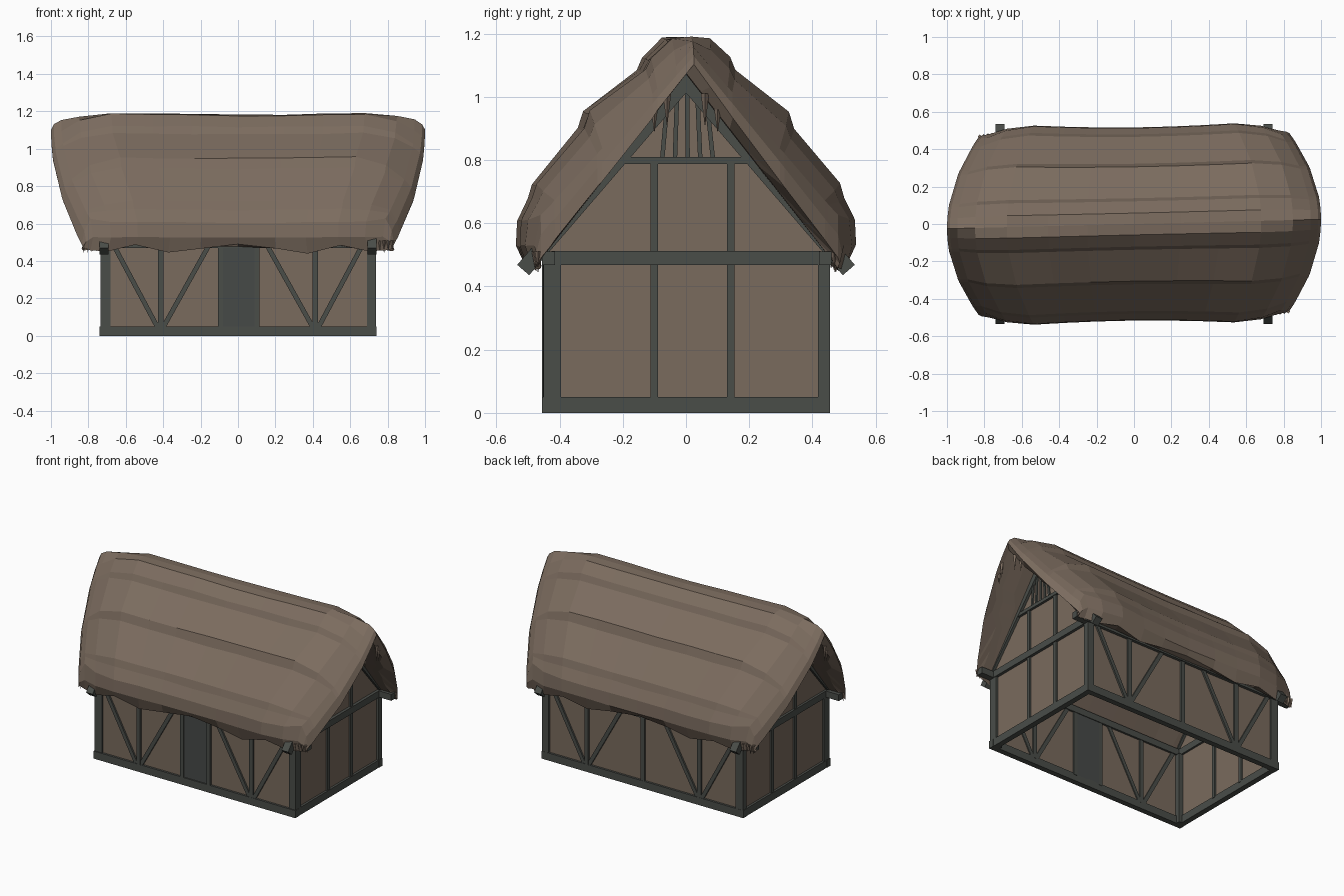
import bpy, bmesh, math, random
from mathutils import Vector, Matrix

if "Cube" in bpy.data.objects:
    bpy.data.objects.remove(bpy.data.objects["Cube"])

random.seed(4)

def material(name, rgb):
    m = bpy.data.materials.new(name)
    m.diffuse_color = (*rgb, 1)
    m.use_nodes = True
    m.node_tree.nodes["Principled BSDF"].inputs["Base Color"].default_value = m.diffuse_color
    return m

THATCH = material("thatch brown", (0.200, 0.150, 0.114))
PLASTER = material("plaster brown", (0.192, 0.145, 0.110))
TIMBER = material("dark timber", (0.068, 0.074, 0.066))
DOOR = material("door grey", (0.062, 0.067, 0.064))

def finish(name, bm, mat):
    bmesh.ops.recalc_face_normals(bm, faces=bm.faces)
    me = bpy.data.meshes.new(name)
    bm.to_mesh(me)
    bm.free()
    me.materials.append(mat)
    ob = bpy.data.objects.new(name, me)
    bpy.context.collection.objects.link(ob)
    return ob

def box(name, x0, x1, y0, y1, z0, z1, mat=TIMBER):
    bm = bmesh.new()
    bmesh.ops.create_cube(bm, size=1)
    for v in bm.verts:
        v.co = ((x0 + x1) / 2 + v.co.x * (x1 - x0),
                (y0 + y1) / 2 + v.co.y * (y1 - y0),
                (z0 + z1) / 2 + v.co.z * (z1 - z0))
    return finish(name, bm, mat)

def beam(name, a, b, width, depth, normal, mat=TIMBER):
    """Square beam from a to b; depth runs along the wall normal."""
    a, b, n = Vector(a), Vector(b), Vector(normal)
    axis = (b - a).normalized()
    side = n.cross(axis)
    rot = Matrix((side, n, axis)).transposed().to_4x4()
    bm = bmesh.new()
    bmesh.ops.create_cube(bm, size=1)
    bm.transform(Matrix.Translation((a + b) / 2) @ rot
                 @ Matrix.Diagonal((width, depth, (b - a).length, 1)))
    return finish(name, bm, mat)

def plate(name, outline, x0, x1, mat):
    """Panel with a (y, z) outline between two x positions."""
    bm = bmesh.new()
    f = bm.faces.new([bm.verts.new((x0, y, z)) for y, z in outline])
    r = bmesh.ops.extrude_face_region(bm, geom=[f])
    for v in r["geom"]:
        if isinstance(v, bmesh.types.BMVert):
            v.co.x = x1
    return finish(name, bm, mat)

# Sills, wall plates and long walls
for s, side in ((-1, "front"), (1, "back")):
    lo, hi = sorted((s * 0.42, s * 0.456))
    box(side + "_sill", -0.74, 0.74, lo, hi, 0, 0.05)
    box(side + "_wall_plate", -0.83, 0.83, lo, hi + 0.005, 0.468, 0.51)
    box(side + "_wall", -0.71, 0.71, s * 0.435 - 0.007, s * 0.435 + 0.007, 0.03, 0.49, PLASTER)
    n = (0, 1, 0)
    y = s * 0.437
    for m in (-1, 1):
        x0, x1 = (-0.736, -0.682) if m < 0 else (0.69, 0.738)
        y0, y1 = (-0.45, -0.395) if s < 0 else (0.418, 0.455)
        box(side + "_corner_post", x0, x1, y0, y1, 0.0, 0.47)
        box(side + "_post", m * 0.413 - 0.014, m * 0.413 + 0.014, y - 0.018, y + 0.018, 0.04, 0.48)
        beam(side + "_outer_brace", (m * 0.66, y, 0.475), (m * 0.43, y, 0.045), 0.025, 0.032, n)
        beam(side + "_inner_brace", (m * 0.16, y, 0.475), (m * 0.40, y, 0.045), 0.025, 0.032, n)

# Door in front, plain middle post at the back
for x in (-0.094, 0.102):
    box("door_jamb", x - 0.013, x + 0.013, -0.456, -0.418, 0.04, 0.475)
for i in range(4):
    x = -0.081 + i * 0.0425
    box("door_plank", x, x + 0.0425, -0.448, -0.42, 0.045, 0.475, DOOR)
box("back_middle_post", -0.014, 0.014, 0.418, 0.455, 0.04, 0.48)

# Gable ends
for s, side in ((-1, "left"), (1, "right")):
    lo, hi = sorted((s * 0.702, s * 0.738))
    x = s * 0.717
    n = (1, 0, 0)
    box(side + "_sill", lo, hi, -0.455, 0.455, 0, 0.05)
    box(side + "_tie_beam", lo, hi + 0.004, -0.425, 0.425, 0.468, 0.512)
    outline = [(-0.43, 0.03), (0.43, 0.03), (0.43, 0.55), (0, 1.06), (-0.43, 0.55)]
    plate(side + "_gable_wall", outline, x - 0.006, x + 0.006, PLASTER)
    for y in (-0.1, 0.142):
        box(side + "_gable_post", x - 0.018, x + 0.018, y - 0.012, y + 0.012, 0.04, 0.80)
    box(side + "_collar_beam", x - 0.022, x + 0.022, -0.21, 0.21, 0.788, 0.81)
    for i in range(5):
        y = -0.075 + i * 0.04
        beam(side + "_vent_slat", (x, y, 0.805), (x, y * 0.8, 1.05 - abs(y)), 0.014, 0.03, n)
    for m in (-1, 1):
        beam(side + "_rafter", (x, m * 0.515, 0.452), (x, m * -0.03, 1.085), 0.05, 0.048, n)

# Thatched roof: layered profile in the middle, fading to a straight crease and a low rim at the ends
outer = [(0, 1.19), (0.06, 1.185), (0.125, 1.125), (0.142, 1.085), (0.315, 0.955),
         (0.332, 0.90), (0.48, 0.725), (0.494, 0.68), (0.528, 0.61), (0.532, 0.53), (0.505, 0.475)]
crease = [(0.89 * y, 1.155 - 1.13 * 0.89 * y) for y, _ in outer[:9]] + [(0.49, 0.53), (0.47, 0.472)]
rim = [(0.89 * y, 1.10 - 1.3 * 0.89 * y) for y, _ in outer[:9]] + [(0.476, 0.475), (0.468, 0.468)]
inner = [(0, 1.075)] + [(0.46 * i / 10, 1.075 - 0.59 * i / 10) for i in range(1, 11)]
mirror = lambda p: [(-y, z) for y, z in p[:0:-1]] + p
outer, crease, rim, inner = map(mirror, (outer, crease, rim, inner))
N = len(outer)

def mix(p, q, k):
    return [(a + (c - a) * k, b + (d - b) * k) for (a, b), (c, d) in zip(p, q)]

# (station, width scale, drop, profile, eave shift)
half = [(0, 0.97, 0.008, outer, 0.018), (0.25, 0.975, 0.006, outer, -0.005),
        (0.46, 0.985, 0.004, outer, -0.03), (0.68, 1, 0, outer, 0.005),
        (0.85, 1, 0.004, mix(outer, crease, 0.35), -0.015),
        (0.945, 1, 0, crease, -0.01), (0.985, 1, 0, mix(crease, rim, 0.45), -0.01),
        (1.0, 1, 0, rim, -0.005)]
stations = [(-t, *r) for t, *r in half[:0:-1]] + half

bm = bmesh.new()
rings = []
for t, ws, drop, profile, eave in stations:
    top, under = [], []
    twist = lambda y: y + t * (0.025 - 0.03 * abs(y))
    for i, ((yo, zo), (yi, zi)) in enumerate(zip(profile, inner)):
        z = zo - drop + random.uniform(-0.003, 0.003)
        if i in (0, N - 1):
            z += eave + random.uniform(-0.008, 0.008)
        length = 1 - 0.75 * yo * yo
        top.append(bm.verts.new((t * length, twist(yo * ws), z)))
        under.append(bm.verts.new((t * 0.97 * length, yi, zi - drop)))
    rings.append(top + under[::-1])
for a, b in zip(rings, rings[1:]):
    for i in range(2 * N):
        j = (i + 1) % (2 * N)
        bm.faces.new((a[i], a[j], b[j], b[i]))
for r in (rings[0], rings[-1]):
    for i in range(N - 1):
        bm.faces.new((r[i], r[i + 1], r[2 * N - 2 - i], r[2 * N - 1 - i]))
finish("thatched_roof", bm, THATCH)

# Loose straw tufts hanging at the eave corners and gable peaks
bm = bmesh.new()
def tuft(x, y, z, length, radius):
    mat = Matrix.Translation((x, y, z - length / 2)) @ Matrix.Rotation(math.pi, 4, 'X')
    bmesh.ops.create_cone(bm, cap_ends=True, segments=4, radius1=radius, radius2=0.001,
                          depth=length, matrix=mat)
for sx in (-1, 1):
    for sy in (-1, 1):
        for i in range(4):
            tuft(sx * (0.825 - 0.022 * i), sy * (0.468 + 0.003 * i), 0.51,
                 random.uniform(0.045, 0.065), 0.011)
        tuft(sx * 0.975, sy * 0.06, 1.01, 0.10, 0.013)
        tuft(sx * 0.962, sy * 0.10, 0.96, 0.07, 0.011)
finish("straw_tufts", bm, THATCH)
